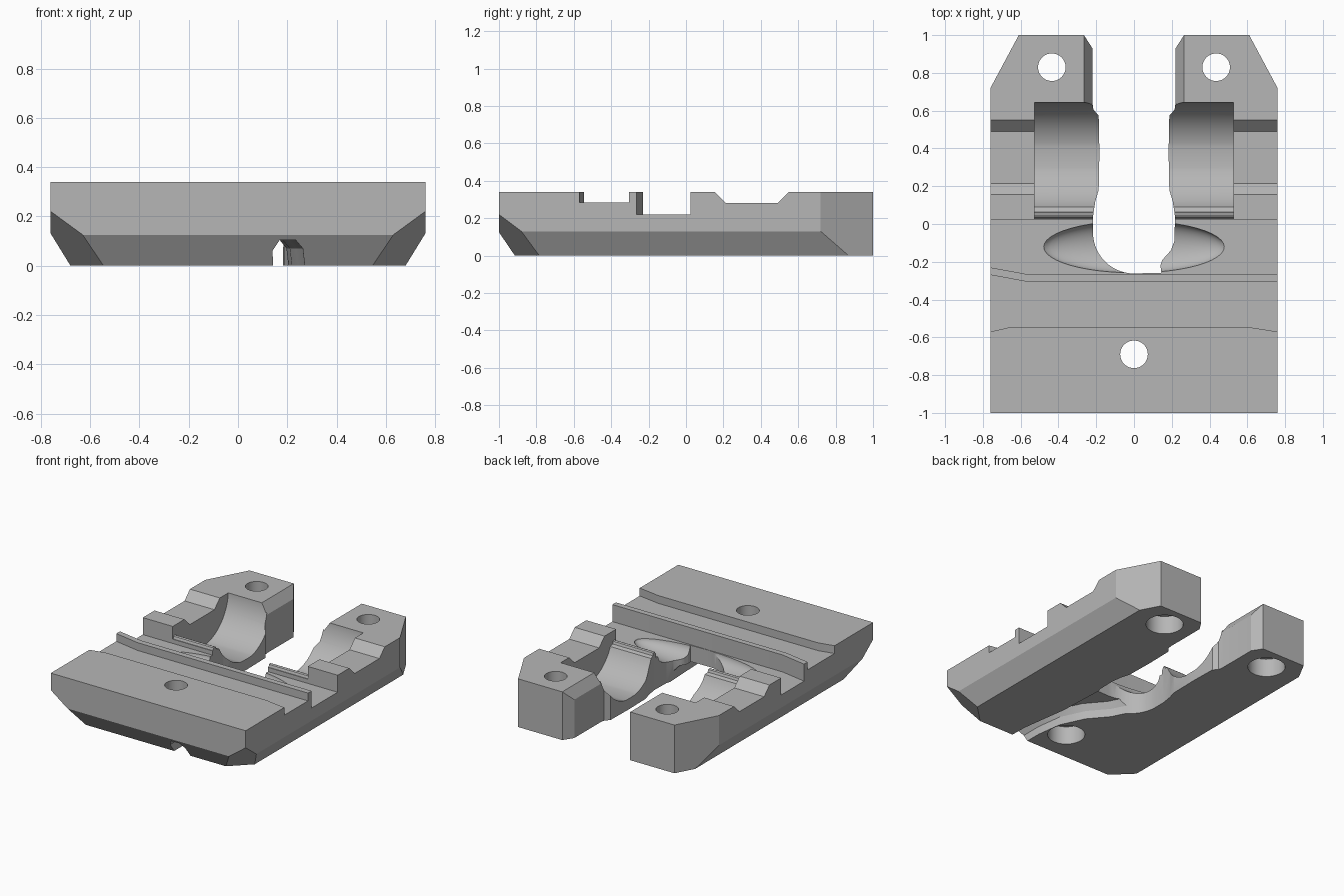
import bpy, bmesh, math
from mathutils import Vector

if "Cube" in bpy.data.objects:
    bpy.data.objects.remove(bpy.data.objects["Cube"], do_unlink=True)

# Single plain grey finish
grey = bpy.data.materials.new("plain_grey")
grey.use_nodes = True
colour = (0.47, 0.47, 0.47, 1)
grey.diffuse_color = colour
grey.node_tree.nodes["Principled BSDF"].inputs["Base Color"].default_value = colour


def to_object(name, bm):
    bmesh.ops.recalc_face_normals(bm, faces=bm.faces[:])
    mesh = bpy.data.meshes.new(name)
    bm.to_mesh(mesh)
    bm.free()
    ob = bpy.data.objects.new(name, mesh)
    bpy.context.collection.objects.link(ob)
    mesh.materials.append(grey)
    return ob


def loft(rings):
    """Skin a row of matching rings and cap both ends."""
    bm = bmesh.new()
    rows = [[bm.verts.new(p) for p in ring] for ring in rings]
    n = len(rows[0])
    for a, b in zip(rows, rows[1:]):
        for i in range(n):
            j = (i + 1) % n
            bm.faces.new((a[i], a[j], b[j], b[i]))
    bm.faces.new(rows[0])
    bm.faces.new(rows[-1])
    bmesh.ops.recalc_face_normals(bm, faces=bm.faces[:])
    return bm


def prism(name, pts, axis, lo, hi):
    """Extrude a 2D outline along an axis."""
    def place(p, t):
        return {"x": (t, p[0], p[1]), "y": (p[0], t, p[1]), "z": (p[0], p[1], t)}[axis]
    return to_object(name, loft([[place(p, t) for p in pts] for t in (lo, hi)]))


def arc(cx, cy, r, a0, a1, n):
    return [(cx + r * math.cos(math.radians(a0 + (a1 - a0) * i / n)),
             cy + r * math.sin(math.radians(a0 + (a1 - a0) * i / n))) for i in range(n + 1)]


def cut(target, cutter):
    cutter.hide_render = True
    mod = target.modifiers.new("cut", "BOOLEAN")
    mod.operation = "DIFFERENCE"
    mod.solver = "EXACT"
    mod.object = cutter
    bpy.ops.object.select_all(action="DESELECT")
    target.select_set(True)
    bpy.context.view_layer.objects.active = target
    bpy.ops.object.modifier_apply(modifier=mod.name)
    bpy.data.objects.remove(cutter, do_unlink=True)


# Plate: stepped side profile, with the groove and rib bent at the ends
def section(x, groove, rib):
    return [(x, y, z) for y, z in [
        (-1, 0), (-1, 0.34), (-0.545 + groove, 0.34), (-0.545 + groove, 0.285),
        (-0.305 + rib, 0.285), (-0.305 + rib, 0.34), (-0.265 + rib, 0.34),
        (-0.265 + rib, 0.22), (0.025, 0.22), (0.025, 0.34), (0.155, 0.34),
        (0.215, 0.28), (0.49, 0.28), (0.55, 0.34), (1, 0.34), (1, 0)]]


bm = loft([section(-0.76, -0.025, 0.035), section(-0.65, 0, 0.015),
           section(-0.57, 0, 0), section(0.6, 0, 0), section(0.76, -0.025, 0)])

# Planar chamfers: front underside, then sides, front corners and rear corners
planes = [((0, -1, 0.125), (0, -0.125, -0.085))]
for s in (1, -1):
    a, b, c = (Vector(p) for p in
               ((0.76 * s, -1, 0.22), (0.63 * s, -1, 0.125), (0.76 * s, -0.88, 0.13)))
    n = (b - a).cross(c - a)
    planes += [((0.76 * s, 0, 0.13), (0.13 * s, 0, -0.08)),
               (a, n if n.z < 0 else -n),
               ((0.76 * s, 0.72, 0), (0.28 * s, 0.15, 0))]
for co, no in planes:
    res = bmesh.ops.bisect_plane(bm, geom=bm.verts[:] + bm.edges[:] + bm.faces[:],
                                 plane_co=co, plane_no=no, clear_outer=True)
    bmesh.ops.holes_fill(bm, edges=[e for e in bm.edges if e.is_boundary], sides=0)
plate = to_object("mounting_plate", bm)

# Cross bore with a low rounded lip in front
cut(plate, prism("bore_cutter",
                 [(-0.02, 0.6), (-0.02, 0.25), (0.03, 0.25), (0.036, 0.267), (0.047, 0.272),
                  (0.058, 0.267), (0.064, 0.25)]
                 + arc(0.355, 0.36, 0.29, 204, 259, 14)
                 + arc(0.355, 0.36, 0.29, 281, 360, 18) + [(0.645, 0.6)],
                 "x", -0.527, 0.527))

# Shallow dish that drops from the cross channel to the slot
bm = bmesh.new()
bmesh.ops.create_uvsphere(bm, u_segments=48, v_segments=24, radius=1)
for v in bm.verts:
    v.co = (v.co.x * 0.48, v.co.y * 0.138 - 0.121, v.co.z * 0.09 + 0.225)
for f in bm.faces:
    f.smooth = True
cut(plate, to_object("dish_cutter", bm))

# Long open slot between the two prongs
side = [(0.31, 1.1), (0.265, 1.0), (0.22, 0.93), (0.22, 0.64), (0.215, 0.605), (0.187, 0.575),
        (0.183, 0.38), (0.187, 0.18), (0.205, 0.12), (0.217, 0.04)]
slot = side + [(0.214, -0.09), (0.195, -0.14), (0.15, -0.19), (0.14, -0.22), (0.145, -0.258)]
slot += arc(0, -0.045, 0.217, 270, 180, 14) + [(-x, y) for x, y in reversed(side)]
cut(plate, prism("slot_cutter", slot, "z", -0.3, 0.7))

# Bevelled inner top edges of the prongs
for s in (1, -1):
    cut(plate, prism("prong_bevel_cutter",
                     [(0.1 * s, 0.4), (0.1 * s, 0.27), (0.22 * s, 0.27), (0.304 * s, 0.4)],
                     "y", 0.635, 1.2))

# Underside passage from the front edge to the slot
bm = loft([[(l, y, -0.05), (l - 0.005, y, 0.06), (l + 0.025, y, 0.105),
            (r - 0.045, y, 0.105), (r - 0.015, y, 0.07), (r, y, -0.05)]
           for y, l, r in [(-1.1, 0.145, 0.28), (-0.8, 0.145, 0.275), (-0.62, 0.12, 0.25),
                           (-0.45, 0.04, 0.225), (-0.32, -0.07, 0.22), (-0.2, -0.13, 0.215),
                           (-0.1, -0.15, 0.21)]])
cut(plate, to_object("passage_cutter", bm))

# Screw holes, counterbored from below
for x, y in ((0, -0.69), (0.435, 0.83), (-0.435, 0.83)):
    cut(plate, prism("hole_cutter", arc(x, y, 0.073, 0, 352.5, 47), "z", -0.2, 0.6))
    cut(plate, prism("counterbore_cutter", arc(x, y, 0.122, 0, 352.5, 47), "z", -0.2, 0.13))

bpy.ops.object.select_all(action="DESELECT")
plate.select_set(True)
bpy.context.view_layer.objects.active = plate
bpy.ops.object.shade_smooth_by_angle(angle=math.radians(25))
